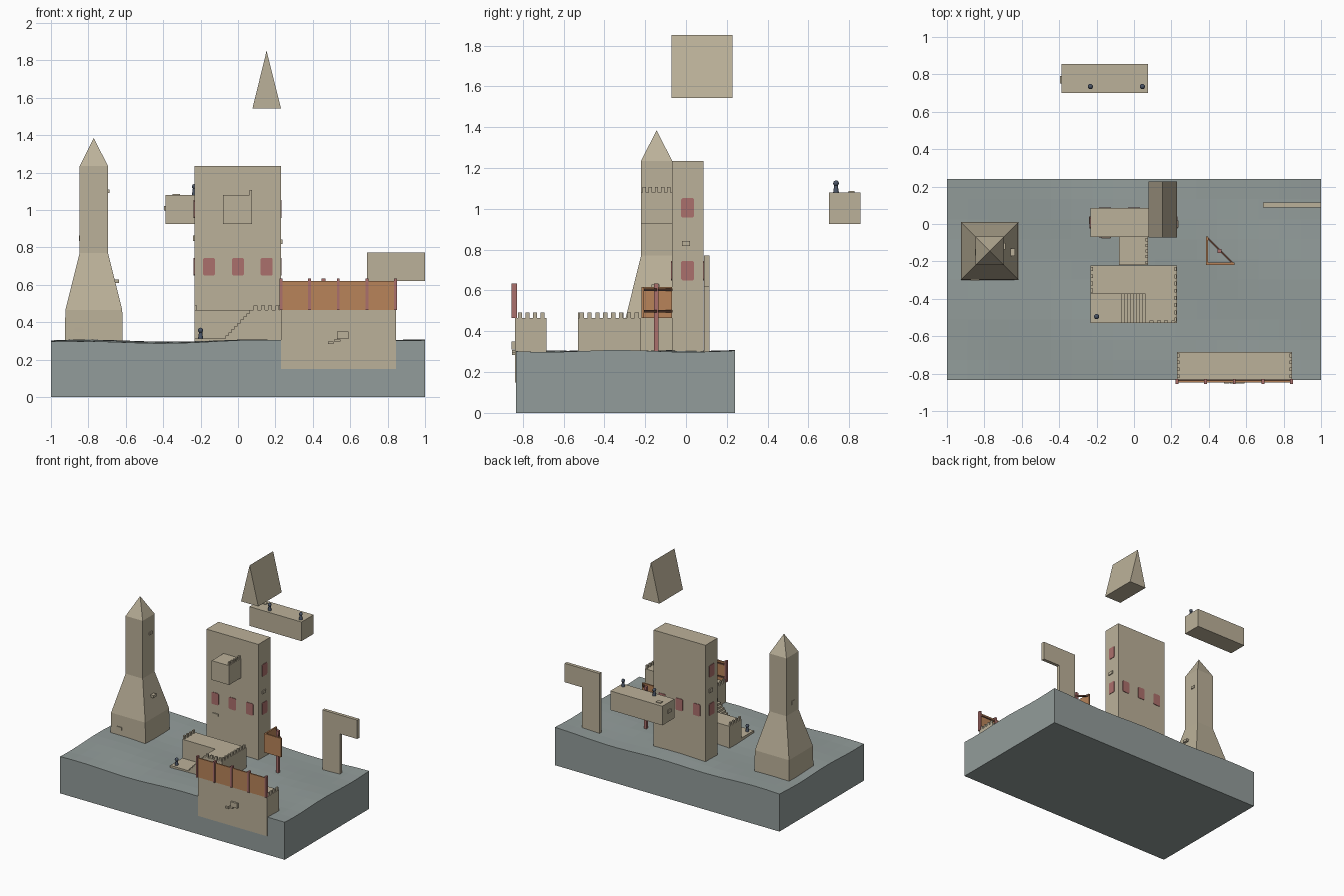
import bpy, bmesh, math
from mathutils import Vector

if "Cube" in bpy.data.objects:
    bpy.data.objects.remove(bpy.data.objects["Cube"], do_unlink=True)


def material(name, rgb):
    m = bpy.data.materials.new(name)
    m.use_nodes = True
    m.diffuse_color = (*rgb, 1)
    m.node_tree.nodes["Principled BSDF"].inputs["Base Color"].default_value = (*rgb, 1)
    return m


STONE = material("pale stone", (0.5, 0.44, 0.32))
GROUND = material("grey ground", (0.29, 0.335, 0.325))
WOOD = material("orange wood", (0.48, 0.23, 0.1))
PINK = material("dusty red", (0.41, 0.16, 0.15))
BROWN = material("dark brown", (0.12, 0.055, 0.035))
METAL = material("dark metal", (0.07, 0.09, 0.13))


def finish(name, bm, mat):
    bmesh.ops.recalc_face_normals(bm, faces=bm.faces)
    mesh = bpy.data.meshes.new(name)
    bm.to_mesh(mesh)
    bm.free()
    mesh.materials.append(mat)
    ob = bpy.data.objects.new(name, mesh)
    bpy.context.collection.objects.link(ob)
    return ob


def add_box(bm, x, y, z):
    vs = bmesh.ops.create_cube(bm, size=1)["verts"]
    for v in vs:
        v.co = Vector([(r[0] + r[1]) / 2 + c * (r[1] - r[0]) for c, r in zip(v.co, (x, y, z))])


def boxes(name, mat, *parts):
    bm = bmesh.new()
    for p in parts:
        add_box(bm, *p)
    return finish(name, bm, mat)


def prism(name, mat, profile, y0, y1):
    # extrude an x-z outline along y
    bm = bmesh.new()
    face = bm.faces.new([bm.verts.new((x, y0, z)) for x, z in profile])
    top = bmesh.ops.extrude_face_region(bm, geom=[face], use_keep_orig=True)["geom"]
    for v in top:
        if isinstance(v, bmesh.types.BMVert):
            v.co.y = y1
    return finish(name, bm, mat)


def teeth(name, start, end, z, count, depth=0.013, height=0.026):
    # battlements between two points along x or y
    a, b = Vector(start), Vector(end)
    parts = []
    for i in range(count):
        c = a.lerp(b, (i + 0.5) / count)
        half = (b - a).length / count * 0.27
        hx, hy = (half, depth / 2) if abs(b.x - a.x) > abs(b.y - a.y) else (depth / 2, half)
        parts.append(((c.x - hx, c.x + hx), (c.y - hy, c.y + hy), (z, z + height)))
    return boxes(name, STONE, *parts)


def figure(name, x, y, z):
    bm = bmesh.new()
    bmesh.ops.create_cone(bm, cap_ends=True, segments=12, radius1=0.014, radius2=0.008, depth=0.038)
    bmesh.ops.translate(bm, verts=bm.verts, vec=(0, 0, 0.019))
    head = bmesh.ops.create_uvsphere(bm, u_segments=12, v_segments=8, radius=0.014)["verts"]
    bmesh.ops.translate(bm, verts=head, vec=(0, 0, 0.045))
    ob = finish(name, bm, METAL)
    ob.location = (x, y, z)
    for p in ob.data.polygons:
        p.use_smooth = len(p.vertices) < 5


# Rolling ground block
bm = bmesh.new()
bmesh.ops.create_grid(bm, x_segments=18, y_segments=10, size=1)
for v in bm.verts:
    v.co.y = -0.297 + v.co.y * 0.537
    v.co.z = 0.297 + 0.006 * math.sin(7 * v.co.x + 1) + 0.005 * math.cos(9 * v.co.y + 3 * v.co.x)
rim = [e for e in bm.edges if e.is_boundary]
geom = bmesh.ops.extrude_edge_only(bm, edges=rim)["geom"]
for g in geom:
    if isinstance(g, bmesh.types.BMVert):
        g.co.z = 0
bmesh.ops.holes_fill(bm, edges=[e for e in bm.edges if e.is_boundary], sides=0)
finish("ground", bm, GROUND)

# Tapered spire
bm = bmesh.new()
CX, CY = -0.771, -0.144
rings = []
for r, z in ((0.155, 0.27), (0.152, 0.465), (0.076, 0.77), (0.076, 1.235)):
    rings.append([bm.verts.new((CX + sx * r, CY + sy * r, z))
                  for sx, sy in ((-1, -1), (1, -1), (1, 1), (-1, 1))])
tip = bm.verts.new((CX, CY, 1.385))
bm.faces.new(rings[0])
for i in range(4):
    j = (i + 1) % 4
    for lo, hi in zip(rings, rings[1:]):
        bm.faces.new((lo[i], lo[j], hi[j], hi[i]))
    bm.faces.new((rings[-1][i], rings[-1][j], tip))
finish("spire", bm, STONE)

# Main tower with its balcony
X0, X1, Y0, Y1 = -0.233, 0.229, -0.069, 0.085
boxes("main_tower", STONE, ((X0, X1), (Y0, Y1), (0.27, 1.235)))
boxes("balcony", STONE, ((-0.08, 0.075), (-0.22, Y0), (0.925, 1.08)))
teeth("balcony_battlement", (0.068, -0.22), (0.068, Y0), 1.08, 5)


# Clipped-corner window plates on all four sides
def window(name, cx, cy, cz, sideways):
    bm = bmesh.new()
    w, h, c = 0.032, 0.048, 0.007
    outline = []
    for a, b in ((w - c, h), (w, h - c)):
        outline += [(a, b), (a, -b), (-a, b), (-a, -b)]
    outline.sort(key=lambda p: math.atan2(p[1], p[0]))
    faces = []
    for d in (-0.004, 0.004):
        faces.append([bm.verts.new((cx + (d if sideways else u), cy + (u if sideways else d), cz + v))
                      for u, v in outline])
    for f in faces:
        bm.faces.new(f)
    for i in range(len(outline)):
        j = (i + 1) % len(outline)
        bm.faces.new((faces[0][i], faces[0][j], faces[1][j], faces[1][i]))
    finish(name, bm, PINK)


for label, y in (("front", Y0), ("back", Y1)):
    for x in (-0.155, 0, 0.153):
        window(label + "_window", x, y, 0.697, False)
for label, x in (("right", X0), ("left", X1)):
    for z in (0.697, 1.005):
        window(label + "_window", x, 0.008, z, True)

# Entrance building, stairs and landing
boxes("entrance_building", STONE,
      ((X0, X1), (-0.375, -0.222), (0.27, 0.465)),
      ((0.075, X1), (-0.53, -0.375), (0.27, 0.465)))
STEPS = 9
outline = [(0.076, 0.28), (-0.066, 0.28)]
for i in range(STEPS):
    x = -0.066 + 0.142 * i / STEPS
    lo, hi = (0.312 + 0.153 * k / STEPS for k in (i, i + 1))
    outline += [(x, lo), (x, hi)]
outline.append((0.076, 0.465))
prism("stairs", STONE, outline, -0.53, -0.375)
boxes("landing", STONE, ((X0, -0.066), (-0.53, -0.375), (0.28, 0.314)))
teeth("entrance_side_battlement", (0.222, -0.53), (0.222, -0.222), 0.465, 8)
teeth("entrance_front_battlement", (0.075, -0.523), (X1, -0.523), 0.465, 4)
teeth("entrance_far_battlement", (-0.226, -0.375), (-0.226, -0.222), 0.465, 4)
figure("landing_figure", -0.2, -0.495, 0.312)

# Gatehouse on the front edge with a wooden fence
boxes("gatehouse", STONE, ((0.23, 0.845), (-0.839, -0.684), (0.15, 0.465)))
for x in (0.237, 0.838):
    teeth("gatehouse_battlement", (x, -0.832), (x, -0.684), 0.465, 4)
boxes("fence_panel", WOOD, ((0.23, 0.845), (-0.847, -0.837), (0.465, 0.62)))
posts = [0.231 + 0.1525 * i for i in range(5)]
boxes("fence_posts", PINK, *[((x - 0.008, x + 0.008), (-0.855, -0.829), (0.465, 0.634)) for x in posts])
boxes("fence_rails", BROWN, *[((0.23, 0.845), (-0.837, -0.831), (z, z + 0.012)) for z in (0.49, 0.595)])

# Corner lookout on a single post
boxes("lookout_panels", WOOD,
      ((0.384, 0.396), (-0.218, -0.068), (0.465, 0.617)),
      ((0.384, 0.536), (-0.218, -0.206), (0.465, 0.617)))
boxes("lookout_post", PINK, ((0.446, 0.468), (-0.156, -0.134), (0.29, 0.634)))
for z in (0.497, 0.603):
    rail = boxes("lookout_rail", BROWN, ((-0.1, 0.1), (-0.005, 0.005), (-0.006, 0.006)))
    rail.location = (0.458, -0.14, z)
    rail.rotation_euler.z = -math.pi / 4

# Thin bracket-shaped wall
prism("bracket_wall", STONE, [(0.69, 0.27), (0.845, 0.27), (0.845, 0.62), (1, 0.62), (1, 0.772), (0.69, 0.772)],
      0.088, 0.115)

# Floating platform and roof wedge
boxes("floating_platform", STONE, ((-0.388, 0.075), (0.701, 0.855), (0.926, 1.08)))
for x in (-0.233, 0.045):
    figure("platform_figure", x, 0.735, 1.08)
prism("floating_roof", STONE, [(0.077, 1.542), (0.23, 1.542), (0.153, 1.852)], -0.071, 0.228)

# Loose bricks standing out of the walls: centre, then size
bricks = [
    ((0.56, -0.845, 0.33), (0.06, 0.018, 0.04)), ((0.53, -0.844, 0.302), (0.035, 0.016, 0.012)),
    ((0.495, -0.844, 0.29), (0.03, 0.016, 0.012)), ((-0.15, -0.071, 0.57), (0.05, 0.012, 0.02)),
    ((0.231, 0, 0.83), (0.012, 0.04, 0.025)), ((-0.235, 0.02, 0.85), (0.012, 0.04, 0.03)),
    ((-0.845, -0.15, 0.85), (0.012, 0.035, 0.03)), ((-0.694, -0.12, 1.1), (0.012, 0.035, 0.02)),
    ((-0.85, -0.297, 0.36), (0.05, 0.012, 0.025)), ((-0.65, -0.15, 0.62), (0.03, 0.04, 0.02)),
    ((-0.33, 0.81, 1.081), (0.04, 0.03, 0.01)), ((-0.389, 0.77, 1.01), (0.012, 0.04, 0.025)),
]
boxes("loose_bricks", STONE, *[[(c - s / 2, c + s / 2) for c, s in zip(*b)] for b in bricks])
